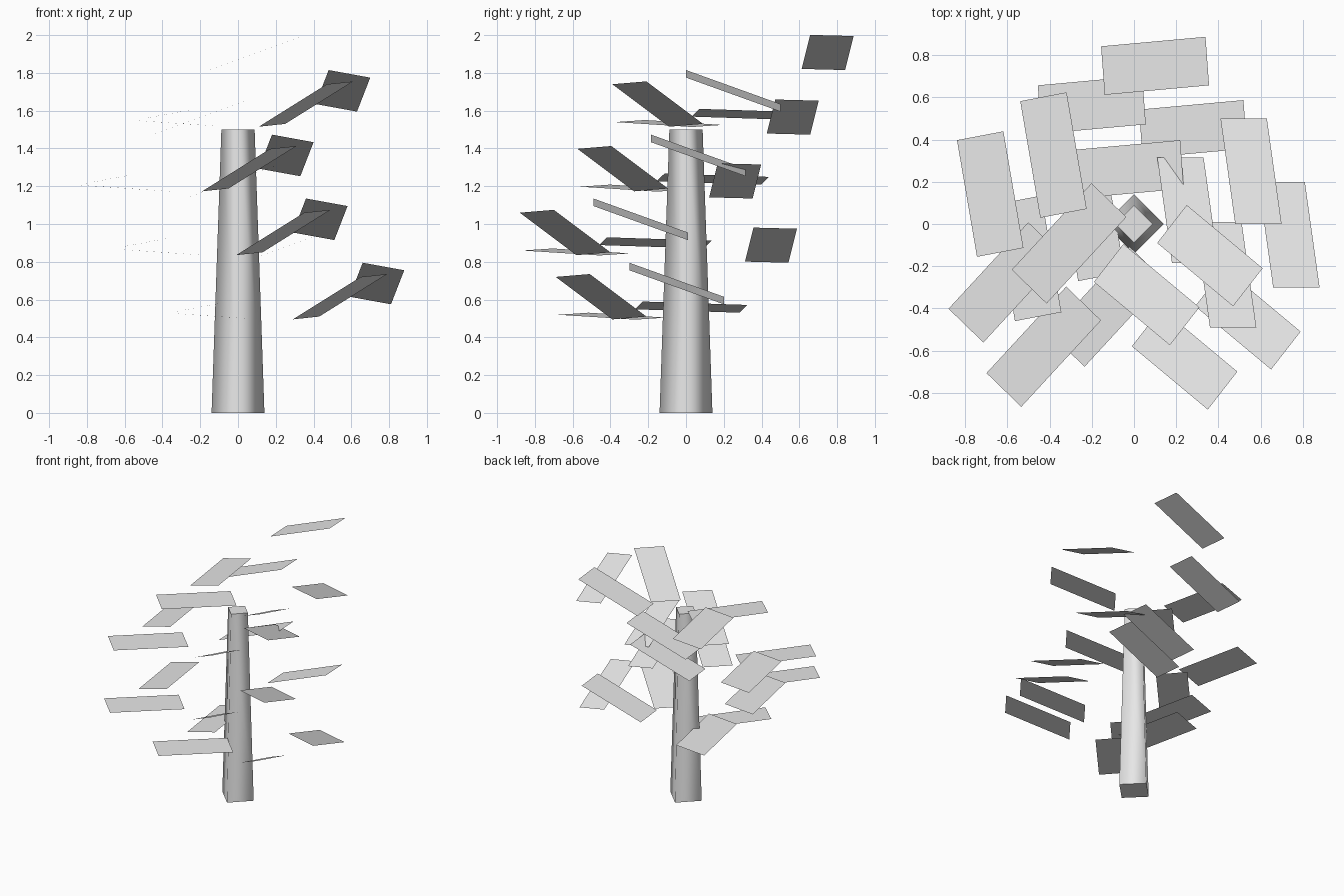
import bpy
import bmesh
from mathutils import Matrix, Vector

default_cube = bpy.data.objects.get("Cube")
if default_cube:
    bpy.data.objects.remove(default_cube, do_unlink=True)

# Single pale grey material
grey = bpy.data.materials.new("pale_grey")
grey.use_nodes = True
grey.diffuse_color = (0.8, 0.8, 0.8, 1)
grey.node_tree.nodes["Principled BSDF"].inputs["Base Color"].default_value = (0.8, 0.8, 0.8, 1)


def make_mesh(name, bm):
    mesh = bpy.data.meshes.new(name)
    bm.to_mesh(mesh)
    bm.free()
    mesh.materials.append(grey)
    return mesh


def add_object(name, mesh, location=(0, 0, 0)):
    obj = bpy.data.objects.new(name, mesh)
    obj.location = location
    bpy.context.collection.objects.link(obj)
    return obj


def add_leaf(bm, center, length, width):
    """Flat rectangle spanned by a length and a width vector, facing up."""
    u, v = Vector(length), Vector(width)
    normal = u.cross(v).normalized()
    if normal.z < 0:
        v, normal = -v, -normal
    frame = Matrix((u, v, normal)).transposed().to_4x4()
    frame.translation = center
    bmesh.ops.create_grid(bm, x_segments=1, y_segments=1, size=0.5, matrix=frame)


# Trunk: tapered four-sided post, smooth sides and flat caps
height = 1.5
bm = bmesh.new()
bmesh.ops.create_cone(bm, cap_ends=True, segments=4, radius1=0.14, radius2=0.088,
                      depth=height, matrix=Matrix.Translation((0, 0, height / 2)))
for face in bm.faces:
    face.smooth = abs(face.normal.z) < 0.5
add_object("trunk", make_mesh("trunk", bm))

# One ring of five tilted leaves: center, length, width
leaves = [
    ((0.10, 0.75, 1.908), (0.495, 0.045, 0.18), (0.017, -0.23, 0.006)),
    ((0.555, 0.25, 1.705), (0.07, -0.50, 0.18), (0.22, 0, -0.04)),
    ((0.36, -0.15, 1.635), (0.36, -0.30, 0.225), (0.14, 0.18, 0.015)),
    ((-0.382, 0.327, 1.58), (0.095, -0.553, 0.018), (0.22, 0.042, 0.041)),
    ((-0.308, -0.092, 1.532), (0.378, 0.41, -0.026), (0.165, -0.16, -0.011)),
]
bm = bmesh.new()
for leaf in leaves:
    add_leaf(bm, *leaf)
ring_mesh = make_mesh("leaf_ring", bm)

# The ring repeats four times, stepping down the trunk
rings = {
    "top": (0, 0, 0),
    "upper": (-0.30, -0.185, -0.342),
    "lower": (-0.12, -0.49, -0.68),
    "bottom": (0.18, -0.30, -1.02),
}
for level, offset in rings.items():
    add_object(level + "_leaf_ring", ring_mesh, offset)
